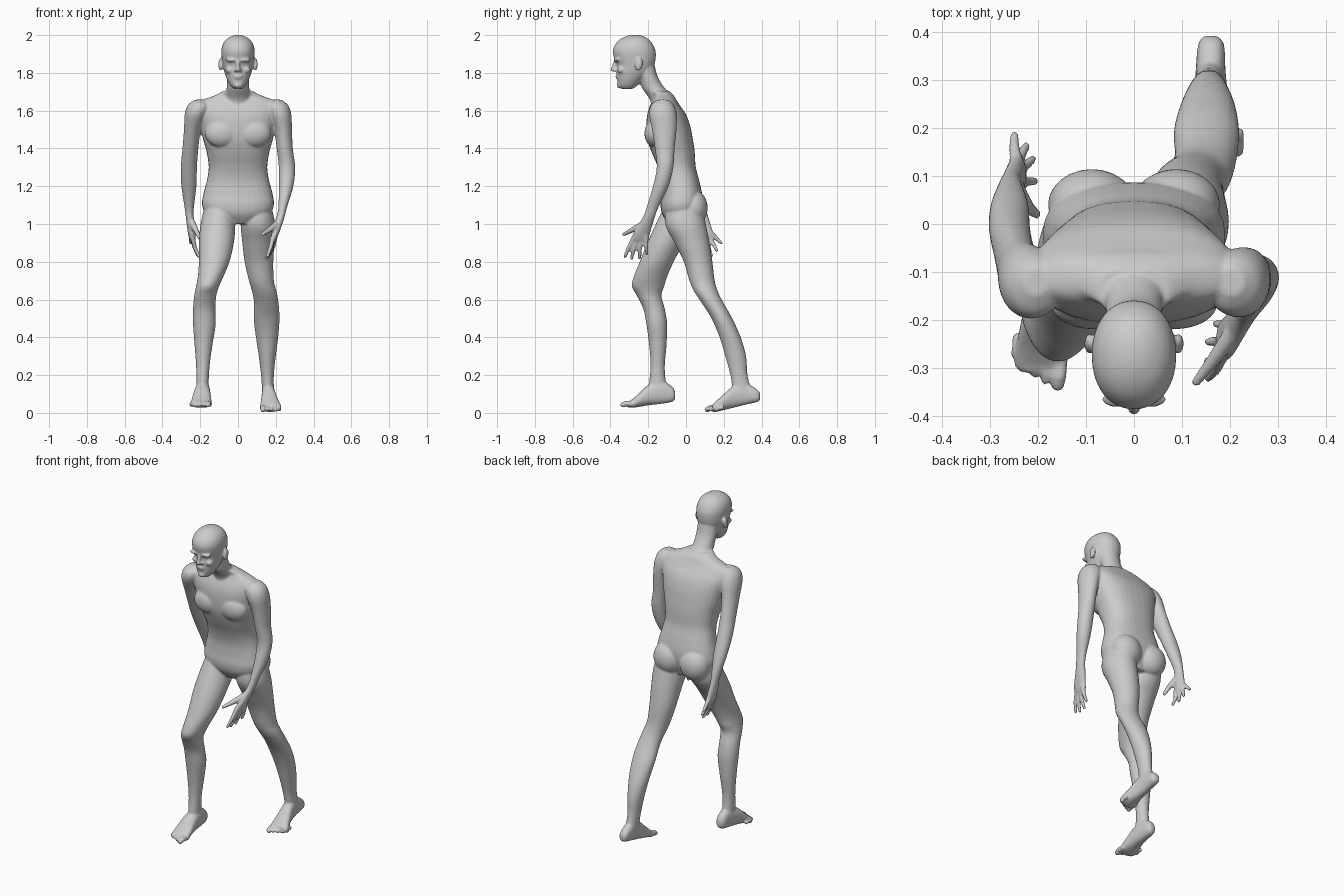
import bpy, bmesh, math
from mathutils import Vector, Matrix

bm = bmesh.new()


def catmull(rows, steps=5):
    """Smoothly interpolate a list of equal-length tuples."""
    out = []
    for i in range(len(rows) - 1):
        p = [rows[max(0, min(len(rows) - 1, i + k))] for k in (-1, 0, 1, 2)]
        for s in range(steps):
            t = s / steps
            out.append([0.5 * (2 * b + (c - a) * t + (2 * a - 5 * b + 4 * c - d) * t * t
                               + (3 * b - a - 3 * c + d) * t ** 3) for a, b, c, d in zip(*p)])
    return out + [list(rows[-1])]


def loft(rows, along='z', power=2.0, sides=32):
    """Closed skin through sections (position, x0, x1, lo, hi); lo/hi is y along z, or z along y."""
    rings = []
    for t, x0, x1, b0, b1 in catmull(rows):
        ring = []
        for k in range(sides):
            c, s = math.cos(2 * math.pi * k / sides), math.sin(2 * math.pi * k / sides)
            c = math.copysign(abs(c) ** (2 / power), c)
            s = math.copysign(abs(s) ** (2 / power), s)
            x, b = (x0 + x1) / 2 + c * (x1 - x0) / 2, (b0 + b1) / 2 + s * (b1 - b0) / 2
            ring.append(bm.verts.new((x, b, t) if along == 'z' else (x, t, b)))
        rings.append(ring)
    for r, q in zip(rings, rings[1:]):
        for k in range(sides):
            bm.faces.new((r[k], r[(k + 1) % sides], q[(k + 1) % sides], q[k]))
    bm.faces.new(rings[0][::-1])
    bm.faces.new(rings[-1])


def blob(center, radii, tilt=0.0):
    m = (Matrix.Translation(center) @ Matrix.Rotation(tilt, 4, 'X')
         @ Matrix.Diagonal((*radii, 1)))
    bmesh.ops.create_uvsphere(bm, u_segments=24, v_segments=16, radius=1, matrix=m)


def pair(center, radii, tilt=0.0):
    for s in (-1, 1):
        blob((s * center[0], center[1], center[2]), radii, tilt)


def tube(points, r0, r1):
    """Tapered round-ended tube along points, for fingers and toes."""
    pts = [Vector(p) for p in points]
    rad = [r0 + (r1 - r0) * i / (len(pts) - 1) for i in range(len(pts))]
    for p, r in zip(pts, rad):
        blob(p, (r, r, r))
    for p, q, a, b in zip(pts, pts[1:], rad, rad[1:]):
        m = Matrix.Translation((p + q) / 2) @ (q - p).to_track_quat('Z', 'Y').to_matrix().to_4x4()
        bmesh.ops.create_cone(bm, cap_ends=True, segments=16, radius1=a, radius2=b,
                              depth=(q - p).length, matrix=m)


# Torso
loft([(1.00, -.09, .09, -.09, .05), (1.05, -.165, .165, -.125, .07), (1.10, -.19, .19, -.135, .085),
      (1.16, -.183, .183, -.13, .085), (1.23, -.165, .165, -.13, .07), (1.30, -.155, .155, -.148, .052),
      (1.38, -.166, .166, -.182, .046), (1.45, -.185, .185, -.205, .036), (1.52, -.20, .20, -.21, .022),
      (1.58, -.215, .215, -.205, .0), (1.625, -.215, .215, -.19, -.03), (1.655, -.19, .19, -.175, -.05),
      (1.68, -.125, .125, -.17, -.065), (1.705, -.075, .075, -.19, -.09)], power=2.4)
# Chest and buttocks
pair((.085, -.165, 1.48), (.09, .055, .075))
pair((.088, .04, 1.085), (.092, .075, .095))
# Neck
loft([(1.60, -.09, .09, -.18, -.02), (1.66, -.072, .072, -.192, -.055), (1.72, -.06, .06, -.233, -.113),
      (1.78, -.06, .06, -.25, -.15), (1.84, -.06, .06, -.27, -.165)])
# Head
loft([(1.716, -.026, .026, -.345, -.28), (1.735, -.042, .042, -.36, -.255), (1.765, -.058, .058, -.364, -.225),
      (1.80, -.071, .071, -.367, -.19), (1.84, -.080, .080, -.367, -.168), (1.88, -.086, .086, -.381, -.16),
      (1.92, -.088, .088, -.387, -.162), (1.955, -.079, .079, -.372, -.178), (1.98, -.059, .059, -.345, -.20),
      (1.996, -.03, .03, -.31, -.23), (2.001, -.008, .008, -.28, -.26)], power=2.15)
# Brow, cheekbones, nose, lips, chin, ears
pair((.034, -.366, 1.868), (.034, .018, .010))
pair((.045, -.342, 1.815), (.022, .022, .018))
tube([(0, -.373, 1.865), (0, -.381, 1.84), (0, -.387, 1.818)], .008, .012)
pair((.012, -.373, 1.814), (.010, .013, .009))
blob((0, -.362, 1.784), (.024, .013, .005))
blob((0, -.361, 1.773), (.021, .012, .005))
blob((0, -.352, 1.735), (.024, .016, .016))
pair((.093, -.25, 1.845), (.011, .020, .035), -.2)

# Forward leg
loft([(1.12, -.17, -.03, -.10, .07), (1.0, -.198, -.015, -.16, .06), (.9, -.207, -.022, -.205, -.01),
      (.8, -.207, -.045, -.245, -.065), (.72, -.213, -.078, -.277, -.1), (.67, -.222, -.10, -.287, -.115),
      (.62, -.232, -.115, -.26, -.13), (.55, -.238, -.12, -.226, -.112), (.47, -.238, -.118, -.21, -.1),
      (.36, -.23, -.135, -.195, -.103), (.25, -.222, -.15, -.188, -.112), (.16, -.22, -.155, -.195, -.105),
      (.10, -.22, -.152, -.2, -.078), (.07, -.213, -.16, -.19, -.08)])
# Rear leg
loft([(1.12, .03, .17, -.10, .08), (1.0, .015, .197, -.11, .105), (.9, .023, .193, -.06, .125),
      (.8, .035, .187, -.012, .14), (.7, .058, .19, .018, .152), (.64, .075, .205, .045, .17),
      (.58, .085, .215, .085, .2), (.5, .083, .22, .135, .245), (.4, .095, .213, .178, .29),
      (.3, .11, .2, .208, .318), (.2, .122, .19, .235, .326), (.13, .127, .19, .245, .345),
      (.09, .13, .19, .25, .37), (.065, .135, .185, .27, .372)])
# Feet
loft([(-.057, -.198, -.168, .075, .11), (-.075, -.213, -.157, .058, .14), (-.13, -.222, -.15, .048, .17),
      (-.2, -.235, -.145, .04, .148), (-.26, -.247, -.14, .03, .093), (-.295, -.25, -.14, .027, .065),
      (-.31, -.235, -.145, .032, .058)], 'y', 2.3)
loft([(.393, .147, .173, .07, .1), (.375, .134, .188, .057, .125), (.31, .128, .192, .042, .16),
      (.25, .125, .2, .027, .142), (.19, .12, .217, .012, .09), (.155, .115, .23, .005, .058),
      (.14, .122, .222, .007, .045)], 'y', 2.3)
# Toes
for i in range(5):
    r = .016 if i == 0 else .011
    back = .006 * i + .0025 * i * i
    x = -.153 - .0215 * i - (.004 if i else 0)
    tube([(x, -.275 + back * .6, .048), (x - .003, -.318 + back * .8, .05),
          (x - .006, -.335 + back, .042)], r, r * .9)
    x = .132 + .021 * i + (.004 if i else 0)
    tube([(x, .165 + back * .4, .027), (x, .125 + back * .7, .025), (x, .112 + back * .8, .017)], r, r * .9)

# Arms, each running into its palm
loft([(1.658, .18, .23, -.15, -.09), (1.63, .15, .265, -.185, -.065), (1.58, .16, .282, -.195, -.05),
      (1.5, .19, .286, -.18, -.05), (1.4, .205, .29, -.165, -.06), (1.3, .216, .303, -.155, -.067),
      (1.2, .217, .293, -.175, -.092), (1.1, .214, .263, -.205, -.14), (1.05, .207, .25, -.222, -.16),
      (1.0, .19, .235, -.25, -.175), (.95, .177, .217, -.28, -.19), (.915, .17, .202, -.29, -.198)])
loft([(1.658, -.23, -.18, -.15, -.09), (1.63, -.265, -.15, -.19, -.065), (1.58, -.282, -.16, -.195, -.045),
      (1.5, -.286, -.195, -.155, -.03), (1.4, -.294, -.21, -.105, .0), (1.3, -.303, -.217, -.055, .035),
      (1.2, -.3, -.22, -.005, .072), (1.1, -.285, -.232, .04, .103), (1.05, -.278, -.235, .053, .115),
      (1.0, -.272, -.23, .055, .13), (.95, -.265, -.225, .058, .145), (.92, -.258, -.225, .065, .145)])
# Fingers and thumbs: base, knuckle, tip
fingers = [
    [(.185, -.275, .93), (.172, -.303, .875), (.155, -.322, .828)],
    [(.187, -.255, .925), (.172, -.277, .865), (.152, -.288, .818)],
    [(.19, -.235, .925), (.175, -.245, .865), (.155, -.246, .82)],
    [(.197, -.212, .935), (.187, -.211, .88), (.172, -.208, .843)],
    [(-.242, .075, .935), (-.228, .088, .875), (-.207, .09, .828)],
    [(-.243, .1, .93), (-.23, .12, .875), (-.212, .135, .832)],
    [(-.243, .12, .935), (-.236, .145, .895), (-.225, .163, .86)],
    [(-.247, .135, .95), (-.25, .165, .92), (-.25, .185, .9)],
]
for f in fingers:
    tube(f, .0135, .009)
tube([(.208, -.225, 1.0), (.165, -.285, .968), (.13, -.33, .945)], .019, .010)
tube([(-.245, .07, 1.01), (-.222, .035, .965), (-.203, .02, .925)], .019, .010)

# Fuse all the parts into one smooth skin
bmesh.ops.recalc_face_normals(bm, faces=bm.faces)
mesh = bpy.data.meshes.new("body")
bm.to_mesh(mesh)
bm.free()
body = bpy.data.objects.new("body", mesh)
bpy.context.collection.objects.link(body)
skin = body.modifiers.new("skin", 'REMESH')
skin.mode = 'VOXEL'
skin.voxel_size = .0055
skin.use_smooth_shade = True
soften = body.modifiers.new("soften", 'SMOOTH')
soften.factor = .5
soften.iterations = 6
